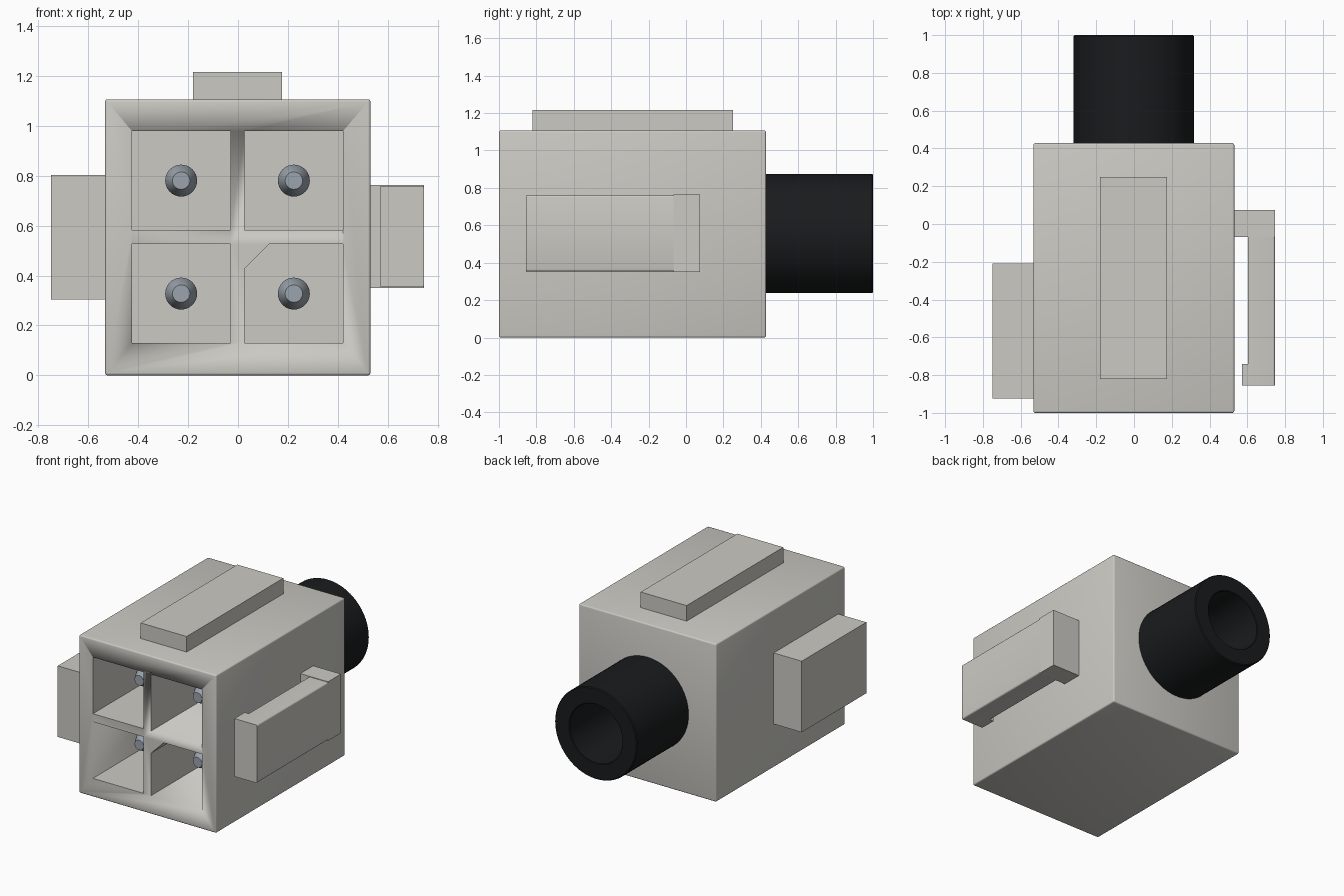
import bpy, bmesh, math
from mathutils import Vector, Matrix

if "Cube" in bpy.data.objects:
    bpy.data.objects.remove(bpy.data.objects["Cube"])


def material(name, rgb):
    m = bpy.data.materials.new(name)
    m.diffuse_color = (*rgb, 1)
    m.use_nodes = True
    m.node_tree.nodes["Principled BSDF"].inputs["Base Color"].default_value = m.diffuse_color
    return m


PLASTIC = material("pale_plastic", (0.60, 0.59, 0.55))
RUBBER = material("black_rubber", (0.01, 0.011, 0.012))
METAL = material("pin_metal", (0.33, 0.37, 0.42))


def finish(name, bm, mat, bevel=0):
    bmesh.ops.recalc_face_normals(bm, faces=bm.faces)
    me = bpy.data.meshes.new(name)
    bm.to_mesh(me)
    bm.free()
    ob = bpy.data.objects.new(name, me)
    bpy.context.collection.objects.link(ob)
    me.materials.append(mat)
    bpy.ops.object.select_all(action='DESELECT')
    ob.select_set(True)
    bpy.context.view_layer.objects.active = ob
    if bevel:
        mod = ob.modifiers.new("bevel", 'BEVEL')
        mod.width, mod.segments = bevel, 3
        bpy.ops.object.modifier_apply(modifier=mod.name)
    bpy.ops.object.shade_smooth_by_angle(angle=math.radians(35))
    return ob


def prism(bm, points, direction):
    face = bm.faces.new([bm.verts.new(p) for p in points])
    new = bmesh.ops.extrude_face_region(bm, geom=[face])["geom"]
    verts = [v for v in new if isinstance(v, bmesh.types.BMVert)]
    bmesh.ops.translate(bm, verts=verts, vec=direction)


def box(name, x, y, z, bevel=0):
    bm = bmesh.new()
    prism(bm, [(x[i], y[j], z[0]) for i, j in ((0, 0), (1, 0), (1, 1), (0, 1))],
          (0, 0, z[1] - z[0]))
    return finish(name, bm, PLASTIC, bevel)


def lathe(name, profile, x, z, mat, steps):
    # profile of (radius, y) turned about an axis along y
    bm = bmesh.new()
    vs = [bm.verts.new((x + r, y, z)) for r, y in profile]
    es = [bm.edges.new((a, b)) for a, b in zip(vs, vs[1:])]
    bmesh.ops.spin(bm, geom=vs + es, cent=(x, 0, z), axis=(0, 1, 0),
                   angle=math.tau, steps=steps)
    bmesh.ops.remove_doubles(bm, verts=bm.verts, dist=1e-4)
    return finish(name, bm, mat)


# housing with four pin sockets, one with a keyed corner
FRONT, FLOOR = -1.0, 0.0
housing = box("housing", (-0.533, 0.531), (FRONT, 0.428), (0, 1.107), 0.01)
bm = bmesh.new()
for x0, x1 in ((-0.425, -0.031), (0.027, 0.421)):
    for z0, z1 in ((0.13, 0.526), (0.583, 0.979)):
        outline = [(x0, z0), (x1, z0), (x1, z1)]
        keyed = x0 > 0 and z0 < 0.5
        outline += [(x0 + 0.098, z1), (x0, z1 - 0.098)] if keyed else [(x0, z1)]
        prism(bm, [(x, FRONT - 0.1, z) for x, z in outline],
              (0, FLOOR - FRONT + 0.1, 0))
cutter = finish("socket_cutter", bm, PLASTIC)
cutter.hide_render = True
cut = housing.modifiers.new("sockets", 'BOOLEAN')
cut.operation, cut.solver, cut.object = 'DIFFERENCE', 'EXACT', cutter
bpy.context.view_layer.objects.active = housing
bpy.ops.object.modifier_apply(modifier=cut.name)
bpy.data.objects.remove(cutter)

# contact pins
for x in (-0.228, 0.224):
    for z in (0.328, 0.781):
        lathe("contact_pin", [(0, -0.77), (0.035, -0.77), (0.064, -0.715),
                              (0.064, FLOOR + 0.01), (0, FLOOR + 0.01)],
              x, z, METAL, 32)

# top rib and side block
box("top_rib", (-0.18, 0.176), (-0.82, 0.25), (1.09, 1.216))
box("side_block", (-0.75, -0.52), (-0.925, -0.21), (0.305, 0.803))

# latch: hooked arm standing on a foot
box("latch_foot", (0.52, 0.746), (-0.068, 0.075), (0.35, 0.764))
bm = bmesh.new()
arm = [(0.746, -0.855), (0.746, -0.06), (0.603, -0.06),
       (0.603, -0.742), (0.571, -0.742), (0.571, -0.855)]
prism(bm, [(x, y, 0.354) for x, y in arm], (0, 0, 0.406))
edges = [e for e in bm.edges if all(v.co.x > 0.74 for v in e.verts)
         and abs(e.verts[0].co.y - e.verts[1].co.y) > 0.5]
bmesh.ops.bevel(bm, geom=edges, offset=0.01, segments=3, profile=0.5, affect='EDGES')
finish("latch_arm", bm, PLASTIC)

# hollow cable sleeve
R, r, END = 0.319, 0.205, 1.0
lathe("cable_sleeve", [(r, 0.42), (R, 0.42), (R, END - 0.006), (R - 0.006, END),
                       (r + 0.004, END), (r, END - 0.004), (r, 0.42)],
      -0.001, 0.556, RUBBER, 64)
